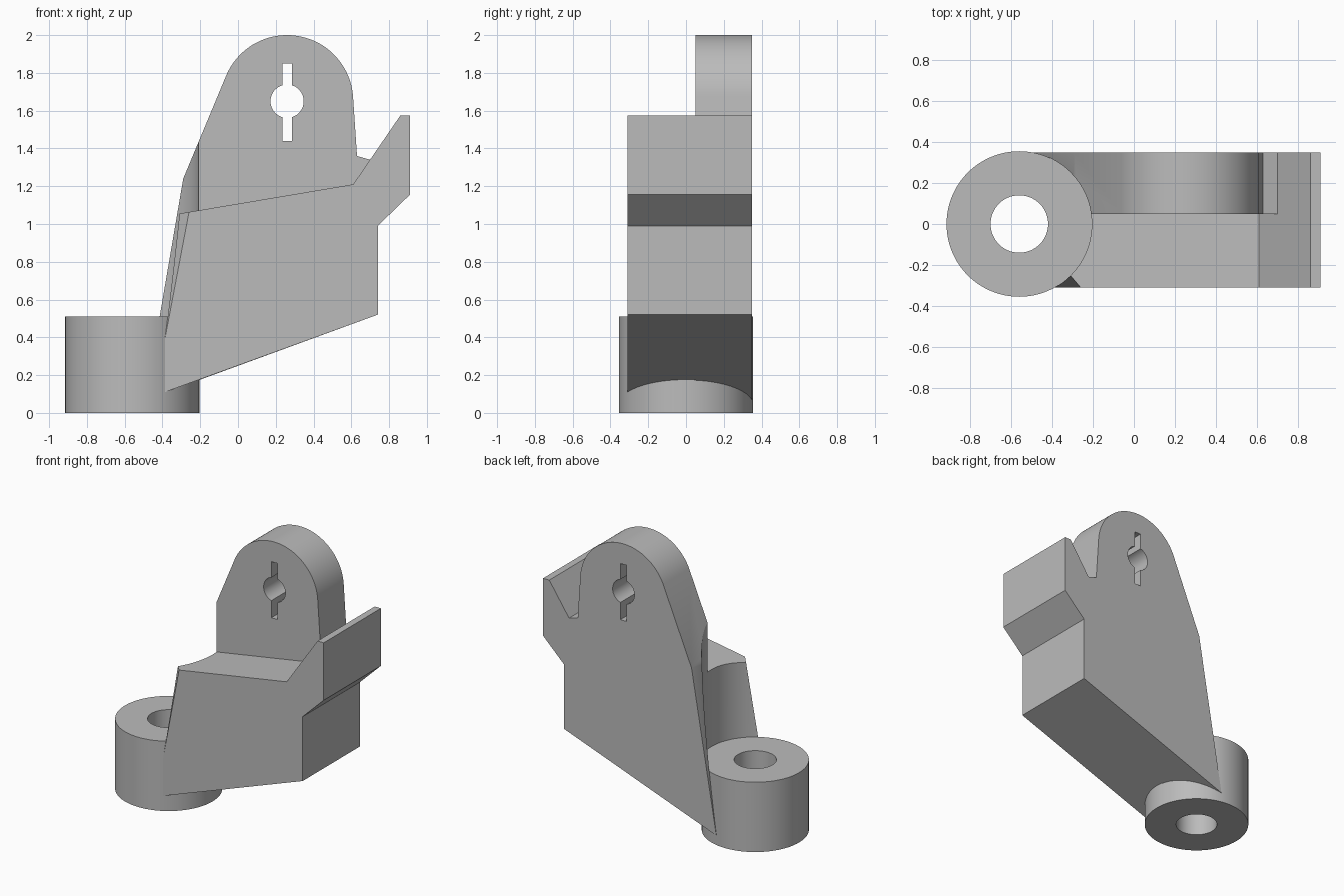
import bpy
import bmesh
from math import sin, cos, radians
from mathutils import Vector

cube = bpy.data.objects.get("Cube")
if cube:
    bpy.data.objects.remove(cube, do_unlink=True)

grey = bpy.data.materials.new("plain grey")
grey.use_nodes = True
grey.diffuse_color = (0.5, 0.5, 0.5, 1)
grey.node_tree.nodes["Principled BSDF"].inputs["Base Color"].default_value = (0.5, 0.5, 0.5, 1)

BOSS_X, BOSS_R, HOLE_R, BOSS_H = -0.56, 0.355, 0.14, 0.51
EYE_X, EYE_Z, EYE_R = 0.26, 1.65, 0.35
FRONT, MIDDLE, BACK = -0.31, 0.05, 0.35


def finish(name, bm):
    bmesh.ops.recalc_face_normals(bm, faces=bm.faces)
    mesh = bpy.data.meshes.new(name)
    bm.to_mesh(mesh)
    bm.free()
    obj = bpy.data.objects.new(name, mesh)
    bpy.context.collection.objects.link(obj)
    mesh.materials.append(grey)
    return obj


def prism(name, profile, y0, y1, slant=None):
    """Extrude an x-z profile along y, optionally trimmed by a plane."""
    bm = bmesh.new()
    face = bm.faces.new([bm.verts.new((x, y0, z)) for x, z in profile])
    out = bmesh.ops.extrude_face_region(bm, geom=[face])
    moved = [g for g in out["geom"] if isinstance(g, bmesh.types.BMVert)]
    bmesh.ops.translate(bm, verts=moved, vec=(0, y1 - y0, 0))
    if slant:
        cut = bmesh.ops.bisect_plane(
            bm, geom=bm.verts[:] + bm.edges[:] + bm.faces[:],
            plane_co=slant[0], plane_no=slant[1], clear_outer=True)
        edges = [g for g in cut["geom_cut"] if isinstance(g, bmesh.types.BMEdge)]
        bmesh.ops.edgeloop_fill(bm, edges=edges)
    return finish(name, bm)


def upright_cylinder(name, radius, z0, z1):
    bm = bmesh.new()
    bmesh.ops.create_cone(bm, cap_ends=True, segments=96, radius1=radius,
                          radius2=radius, depth=z1 - z0)
    bmesh.ops.translate(bm, verts=bm.verts, vec=(BOSS_X, 0, (z0 + z1) / 2))
    return finish(name, bm)


def arc(cx, cz, r, start, end, steps):
    angles = [radians(start + (end - start) * i / steps) for i in range(steps + 1)]
    return [(cx + r * cos(a), cz + r * sin(a)) for a in angles]


def cut(obj, cutter):
    mod = obj.modifiers.new("cut", 'BOOLEAN')
    mod.operation = 'DIFFERENCE'
    mod.solver = 'EXACT'
    mod.object = cutter
    bpy.context.view_layer.objects.active = obj
    bpy.ops.object.modifier_apply(modifier=mod.name)
    bpy.data.objects.remove(cutter, do_unlink=True)


# Stepped right side with the angled fin, shared by both halves
right_side = [(0.74, 0.52), (0.74, 0.99), (0.91, 1.155), (0.91, 1.575), (0.86, 1.575)]

# Front half of the body, with its slanted left end
front_body = prism(
    "front_body",
    [(-0.69, 0.0)] + right_side + [(0.61, 1.21), (-0.31, 1.055), (-0.69, 0.991)],
    FRONT, MIDDLE,
    slant=(Vector((-0.26, FRONT, 1.06)), Vector((-1, -0.83, 0.19))))

# Back half of the body, rising into the rounded ear
ear_plate = prism(
    "ear_plate",
    [(-0.49, 0.07)] + right_side + [(0.70, 1.34), (0.63, 1.36)]
    + arc(EYE_X, EYE_Z, EYE_R, 4, 156, 48) + [(-0.29, 1.24)],
    MIDDLE, BACK)

# Round clearance above the boss
for part in (front_body, ear_plate):
    cut(part, upright_cylinder("clearance_cutter", BOSS_R, -0.2, 2.5))

# Keyhole: round eye with a slot above and below
half_slot, eye = 0.025, 0.088
side = 16.5
keyhole = ([(EYE_X + half_slot, 1.85)]
           + arc(EYE_X, EYE_Z, eye, 90 - side, side - 90, 24)
           + [(EYE_X + half_slot, 1.44), (EYE_X - half_slot, 1.44)]
           + arc(EYE_X, EYE_Z, eye, 270 - side, 90 + side, 24)
           + [(EYE_X - half_slot, 1.85)])
cut(ear_plate, prism("keyhole_cutter", keyhole, MIDDLE - 0.1, BACK + 0.1))

# Pivot boss with its bore
pivot_boss = upright_cylinder("pivot_boss", BOSS_R, 0, BOSS_H)
cut(pivot_boss, upright_cylinder("bore_cutter", HOLE_R, -0.2, 1))

# Smooth the curved walls, keep the edges sharp
bpy.ops.object.select_all(action='DESELECT')
for part in (front_body, ear_plate, pivot_boss):
    part.select_set(True)
bpy.context.view_layer.objects.active = pivot_boss
bpy.ops.object.shade_smooth_by_angle(angle=radians(20))
